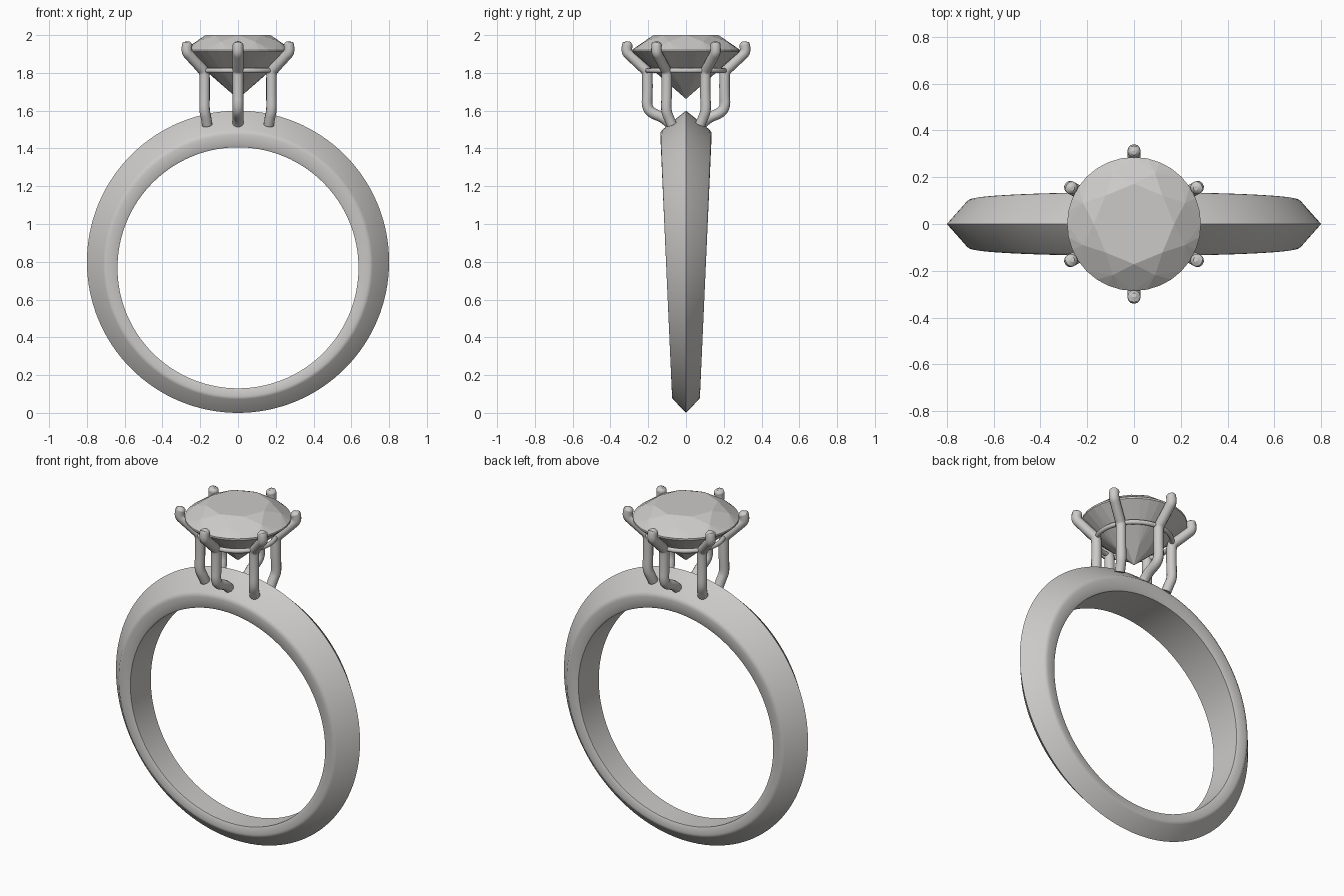
import bpy, bmesh
from math import sin, cos, pi, radians
from mathutils import Vector

cube = bpy.data.objects.get("Cube")
if cube:
    bpy.data.objects.remove(cube, do_unlink=True)


def material(name, colour):
    mat = bpy.data.materials.new(name)
    mat.use_nodes = True
    mat.diffuse_color = colour
    mat.node_tree.nodes["Principled BSDF"].inputs["Base Color"].default_value = colour
    return mat


silver = material("silver grey", (0.6, 0.59, 0.575, 1))


def add_object(name, bm, smooth_angle=None):
    bmesh.ops.recalc_face_normals(bm, faces=bm.faces)
    mesh = bpy.data.meshes.new(name)
    bm.to_mesh(mesh)
    bm.free()
    obj = bpy.data.objects.new(name, mesh)
    bpy.context.collection.objects.link(obj)
    mesh.materials.append(silver)
    if smooth_angle:
        bpy.ops.object.select_all(action="DESELECT")
        obj.select_set(True)
        bpy.context.view_layer.objects.active = obj
        bpy.ops.object.shade_smooth_by_angle(angle=radians(smooth_angle))
    return obj


def bridge(bm, a, b):
    n = len(a)
    for i in range(n):
        bm.faces.new((a[i], a[(i + 1) % n], b[(i + 1) % n], b[i]))


# Band: knife-edge section, wider towards the top, with an offset finger hole
def build_band(segments=128):
    # (share of half width, radius, centre height)
    half = [(0.93, 0.713, 0.785), (0.985, 0.703, 0.783), (1, 0.692, 0.781),
            (0.96, 0.648, 0.770), (0.91, 0.638, 0.768)]
    section = [(0, 0.8, 0.8)] + half + [(-w, r, c) for w, r, c in reversed(half)]
    bm = bmesh.new()
    rings = []
    for share, radius, centre in section:
        ring = []
        for i in range(segments):
            a = 2 * pi * i / segments
            width = 0.105 + 0.031 * cos(a)
            ring.append(bm.verts.new((radius * sin(a), share * width,
                                      centre + radius * cos(a))))
        rings.append(ring)
    for i, ring in enumerate(rings):
        bridge(bm, ring, rings[(i + 1) % len(rings)])
    add_object("band", bm, 30)


# Gem: brilliant cut with table, stars, kites, girdle and pavilion
def build_gem():
    bm = bmesh.new()

    def ring(count, radius, z, offset=0.0):
        return [bm.verts.new((radius * sin(2 * pi * (i + offset) / count),
                              radius * cos(2 * pi * (i + offset) / count), z))
                for i in range(count)]

    table = ring(8, 0.172, 2.0)
    mid = ring(8, 0.236, 1.965, 0.5)
    upper = ring(32, 0.286, 1.922)
    lower = ring(32, 0.286, 1.912)
    waist = ring(8, 0.085, 1.735, 0.5)
    culet = bm.verts.new((0, 0, 1.662))
    bm.faces.new(table)
    bridge(bm, upper, lower)
    for i in range(8):
        j = (i + 1) % 8
        k = 4 * i
        bm.faces.new((table[i], mid[i], table[j]))
        bm.faces.new((table[i], mid[i - 1], upper[k], mid[i]))
        bm.faces.new((culet, waist[i - 1], lower[k], waist[i]))
        for s in range(4):
            n = (k + s + 1) % 32
            bm.faces.new((mid[i], upper[k + s], upper[n]))
            bm.faces.new((waist[i], lower[k + s], lower[n]))
    add_object("gem", bm)


# Wires: round tubes along smoothed paths
def wire(name, path, radius, cyclic=False, tip=False):
    data = bpy.data.curves.new(name, "CURVE")
    data.dimensions = "3D"
    data.bevel_depth = radius
    data.bevel_resolution = 4
    data.use_fill_caps = not cyclic
    spline = data.splines.new("NURBS")
    spline.points.add(len(path) - 1)
    for point, co in zip(spline.points, path):
        point.co = (*co, 1)
    if tip:
        spline.points[-1].radius = 0.35
    spline.order_u = 3
    spline.resolution_u = 6
    spline.use_endpoint_u = not cyclic
    spline.use_cyclic_u = cyclic
    temp = bpy.data.objects.new(name + "_path", data)
    bpy.context.collection.objects.link(temp)
    graph = bpy.context.evaluated_depsgraph_get()
    mesh = temp.evaluated_get(graph).to_mesh()
    bm = bmesh.new()
    bm.from_mesh(mesh)
    bpy.data.objects.remove(temp, do_unlink=True)
    add_object(name, bm, 50)


# Prongs: six claws sharing an upper profile, each foot landing on the band
def build_prongs():
    upper = [(0.204, 1.68), (0.204, 1.78), (0.207, 1.81), (0.235, 1.835),
             (0.295, 1.892), (0.314, 1.91), (0.312, 1.945), (0.306, 1.955), (0.304, 1.966)]
    names = ["left_back", "back", "right_back", "right_front", "front", "left_front"]
    for i, name in enumerate(names):
        a = radians(30 + 60 * i)
        out = Vector((cos(a), sin(a), 0))
        side = 1 if out.y > 0 else -1
        if i % 3 == 1:
            foot = [(0, side * 0.08, 1.525), (0, side * 0.11, 1.56),
                    (0, side * 0.19, 1.59), (0, side * 0.208, 1.63)]
        else:
            x = 1 if out.x > 0 else -1
            foot = [(x * 0.163, side * 0.075, 1.525), (x * 0.168, side * 0.09, 1.56),
                    (x * 0.178, side * 0.106, 1.60)]
        path = foot + [(out.x * r, out.y * r, z) for r, z in upper]
        wire(name + "_prong", path, 0.028, tip=True)


build_band()
build_gem()
build_prongs()
# Gallery: thin hoop tying the prongs together under the gem
wire("gallery_hoop", [(0.206 * cos(pi * i / 12), 0.206 * sin(pi * i / 12), 1.812)
                      for i in range(24)], 0.013, cyclic=True)
